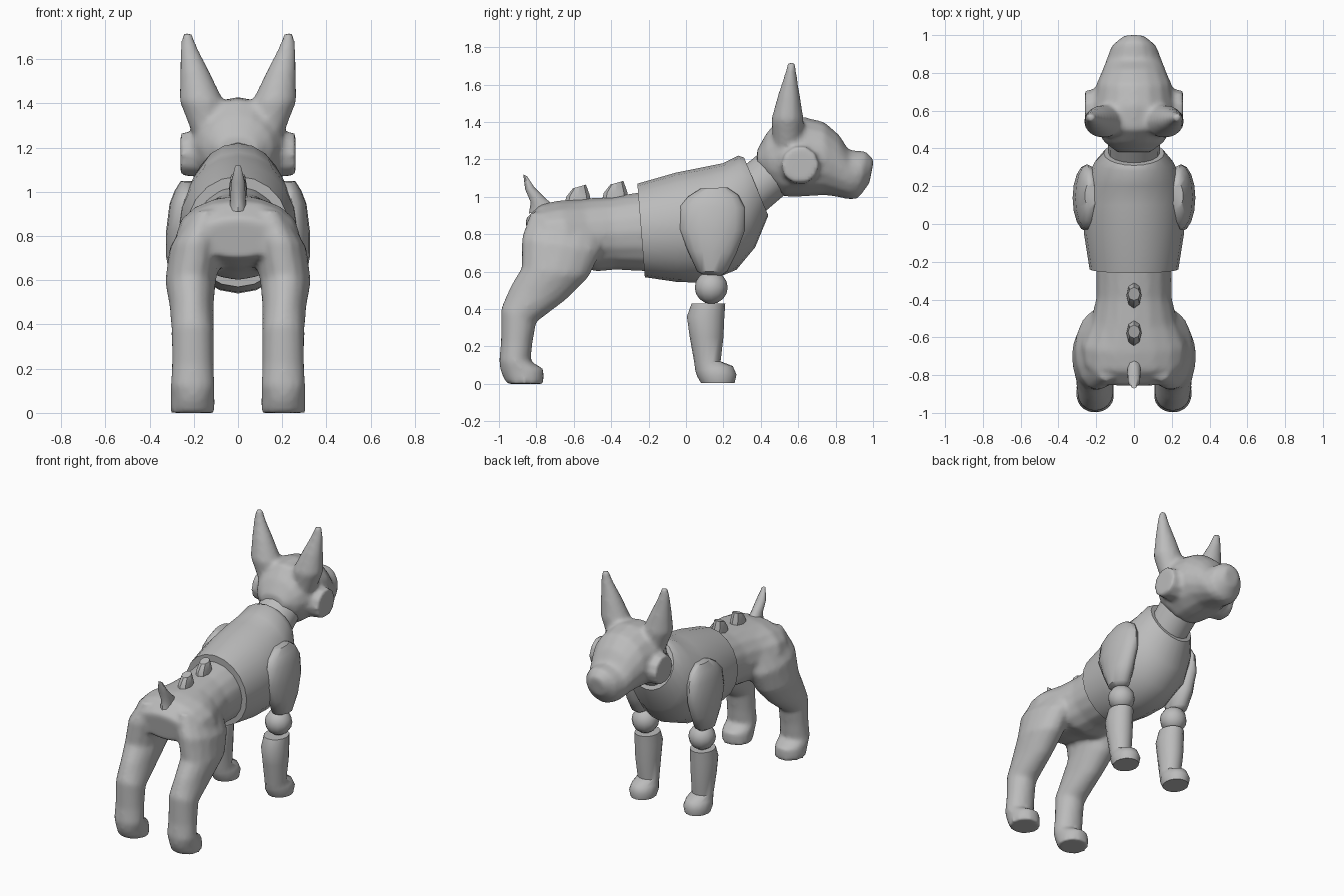
import bpy
import bmesh
from math import cos, sin, pi, radians
from mathutils import Matrix, Vector

default_cube = bpy.data.objects.get("Cube")
if default_cube:
    bpy.data.objects.remove(default_cube)

# One flat grey for the whole model
grey = bpy.data.materials.new("plain grey")
grey.use_nodes = True
grey.diffuse_color = (0.5, 0.5, 0.5, 1)
grey.node_tree.nodes["Principled BSDF"].inputs["Base Color"].default_value = grey.diffuse_color


def loft(bm, rings, side=1, segments=16):
    """Skin closed ovals; each ring is y, z of two opposite points, centre x, half width."""
    loops = []
    for ya, za, yb, zb, x, half_width in rings:
        centre = Vector((side * x, (ya + yb) / 2, (za + zb) / 2))
        axis = Vector((0, (ya - yb) / 2, (za - zb) / 2))
        across = Vector((half_width, 0, 0))
        turns = [2 * pi * i / segments for i in range(segments)]
        loops.append([bm.verts.new(centre + axis * cos(t) + across * sin(t)) for t in turns])
    for low, high in zip(loops, loops[1:]):
        for i in range(segments):
            j = (i + 1) % segments
            bm.faces.new((low[i], low[j], high[j], high[i]))
    bm.faces.new(loops[0])
    bm.faces.new(loops[-1])


def finish(name, bm, blend=False, angle=45):
    """Turn the bmesh into a smooth object, optionally melting its pieces together."""
    bmesh.ops.recalc_face_normals(bm, faces=bm.faces)
    mesh = bpy.data.meshes.new(name)
    bm.to_mesh(mesh)
    bm.free()
    mesh.materials.append(grey)
    obj = bpy.data.objects.new(name, mesh)
    bpy.context.collection.objects.link(obj)
    bpy.ops.object.select_all(action="DESELECT")
    obj.select_set(True)
    bpy.context.view_layer.objects.active = obj
    if blend:
        remesh = obj.modifiers.new("melt", "REMESH")
        remesh.mode = "VOXEL"
        remesh.voxel_size = 0.016
        remesh.use_smooth_shade = True
        relax = obj.modifiers.new("relax", "SMOOTH")
        relax.factor = 0.5
        relax.iterations = 5
        for modifier in ("melt", "relax"):
            bpy.ops.object.modifier_apply(modifier=modifier)
        bpy.ops.object.shade_smooth()
    else:
        bpy.ops.object.shade_smooth_by_angle(angle=radians(angle))
    return obj


SIDES = (("left", 1), ("right", -1))

# Hindquarters: waist, rump and both hind legs in one skin
bm = bmesh.new()
loft(bm, [
    (-.22, 1.03, -.2, .6, 0, .2),
    (-.4, 1, -.38, .61, 0, .2),
    (-.55, .99, -.48, .6, 0, .23),
    (-.68, .98, -.6, .64, 0, .28),
    (-.78, .96, -.7, .66, 0, .27),
    (-.86, .88, -.83, .7, 0, .19),
])
for label, side in SIDES:
    loft(bm, [
        (-.44, .84, -.83, .92, .14, .09),
        (-.45, .71, -.88, .78, .19, .12),
        (-.52, .57, -.88, .62, .215, .115),
        (-.64, .45, -.94, .52, .21, .1),
        (-.8, .33, -.99, .4, .205, .095),
        (-.82, .22, -.99, .22, .205, .095),
        (-.83, .12, -1, .12, .205, .1),
        (-.76, .08, -.99, .06, .205, .1),
        (-.76, 0, -.96, 0, .205, .1),
    ], side)
finish("hindquarters", bm, blend=True)

# Chest shell
bm = bmesh.new()
loft(bm, [
    (-.26, 1.07, -.22, .57, 0, .235),
    (-.05, 1.13, -.05, .545, 0, .265),
    (.1, 1.16, .1, .54, 0, .27),
    (.2, 1.18, .27, .61, 0, .25),
    (.28, 1.22, .37, .73, 0, .21),
    (.31, 1.21, .44, .9, 0, .16),
], segments=20)
finish("chest", bm)

# Neck
bm = bmesh.new()
loft(bm, [(.28, 1.14, .41, .91, 0, .135), (.45, 1.28, .55, 1.03, 0, .14)])
finish("neck", bm)

# Head: skull with muzzle, cheek discs and ears
bm = bmesh.new()
loft(bm, [
    (.38, 1.25, .38, 1.15, 0, .09),
    (.43, 1.34, .44, 1.06, 0, .16),
    (.5, 1.42, .52, 1, 0, .205),
    (.62, 1.43, .62, 1, 0, .215),
    (.74, 1.4, .74, 1.01, 0, .2),
    (.82, 1.33, .8, 1, 0, .17),
    (.87, 1.25, .88, .985, 0, .145),
    (.96, 1.245, .92, .99, 0, .12),
    (1.005, 1.2, .98, 1.07, 0, .06),
])
for label, side in SIDES:
    bmesh.ops.create_cone(
        bm, cap_ends=True, segments=10, radius1=.11, radius2=.1, depth=.12,
        matrix=Matrix.Translation((side * .2, .61, 1.17)) @ Matrix.Rotation(side * pi / 2, 4, "Y"))
    loft(bm, [
        (.62, 1.27, .47, 1.27, .13, .08),
        (.63, 1.41, .455, 1.41, .165, .1),
        (.61, 1.54, .49, 1.54, .195, .068),
        (.595, 1.63, .52, 1.63, .217, .044),
        (.585, 1.72, .545, 1.72, .232, .022),
    ], side)
finish("head", bm, blend=True)

# Front legs: shoulder plate, elbow ball and lower leg with paw
for label, side in SIDES:
    bm = bmesh.new()
    loft(bm, [
        (.22, 1.05, .08, 1.045, .23, .03),
        (.28, 1.01, .01, 1, .235, .052),
        (.315, .94, -.03, .95, .245, .065),
        (.315, .82, -.04, .83, .25, .075),
        (.27, .7, .01, .71, .25, .075),
        (.22, .6, .06, .6, .245, .06),
        (.19, .58, .1, .58, .24, .03),
    ], side)
    finish(label + "_shoulder", bm)

    bm = bmesh.new()
    bmesh.ops.create_uvsphere(bm, u_segments=12, v_segments=8, radius=.088,
                              matrix=Matrix.Translation((side * .22, .135, .515)))
    finish(label + "_elbow", bm)

    bm = bmesh.new()
    loft(bm, [
        (.21, .43, .03, .43, .215, .078),
        (.205, .36, .005, .36, .215, .085),
        (.2, .25, .02, .25, .215, .08),
        (.185, .12, .045, .11, .21, .07),
        (.25, .095, .05, .07, .21, .08),
        (.27, .05, .06, .04, .21, .09),
        (.26, .005, .08, .005, .21, .08),
    ], side)
    finish(label + "_foreleg", bm)

# Tail
bm = bmesh.new()
loft(bm, [
    (-.7, .95, -.84, .91, 0, .038),
    (-.75, .99, -.83, .97, 0, .036),
    (-.81, 1.05, -.86, 1.04, 0, .032),
    (-.85, 1.11, -.87, 1.12, 0, .014),
], segments=10)
finish("tail", bm)

# Two blunt spikes on the back
for name, y, z in (("rear_spike", -.575, 1), ("middle_spike", -.375, 1.02)):
    bm = bmesh.new()
    loft(bm, [
        (y + .07, z - .04, y - .075, z - .04, 0, .04),
        (y + .06, z + .01, y - .065, z, 0, .04),
        (y + .04, z + .065, y - .03, z + .045, 0, .032),
    ], segments=8)
    finish(name, bm, angle=30)
